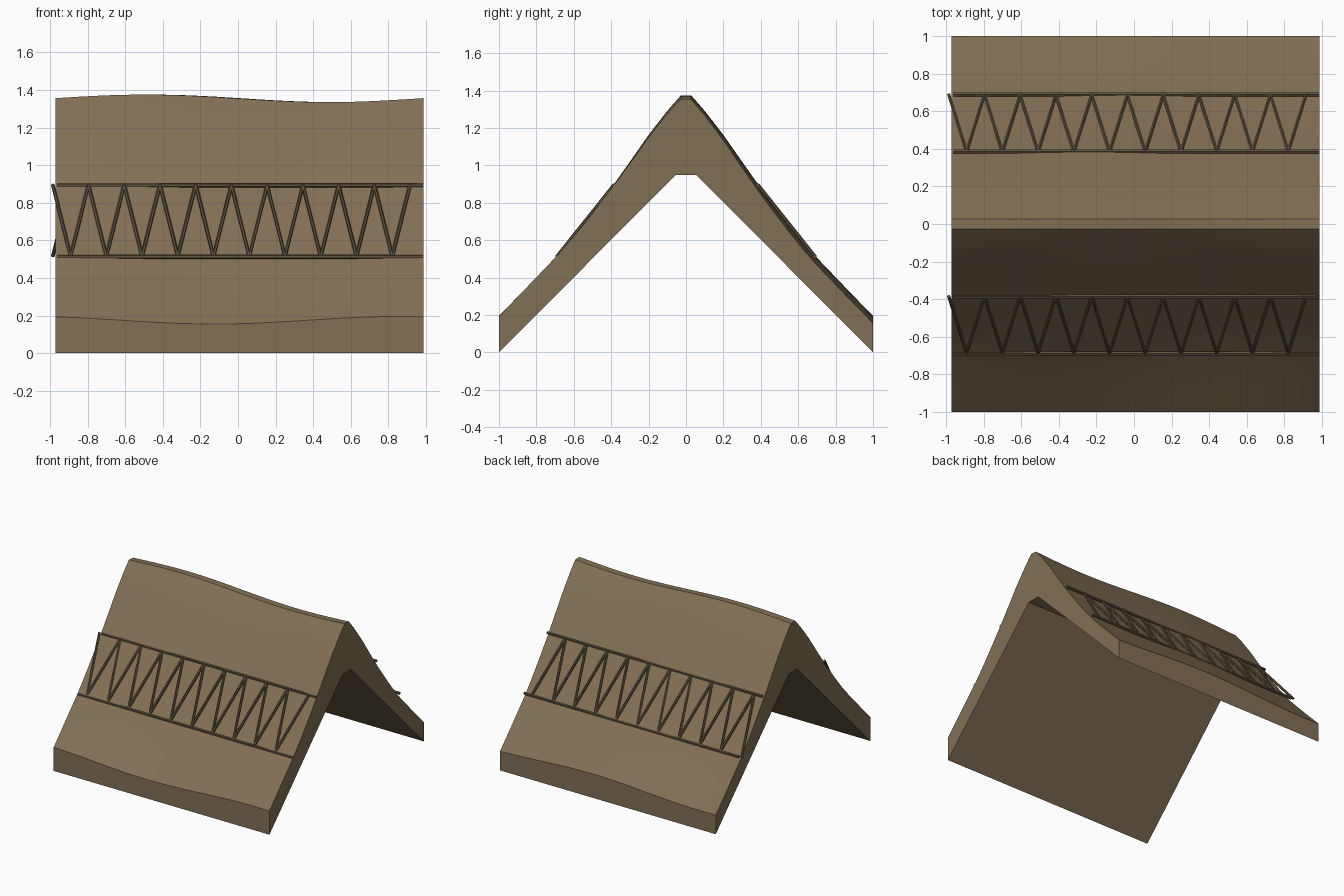
import bpy, bmesh, math
from mathutils import Vector

if "Cube" in bpy.data.objects:
    bpy.data.objects.remove(bpy.data.objects["Cube"])

def material(name, col):
    m = bpy.data.materials.new(name)
    m.diffuse_color = (*col, 1)
    m.use_nodes = True
    m.node_tree.nodes["Principled BSDF"].inputs["Base Color"].default_value = m.diffuse_color
    return m

thatch = material("straw_brown", (0.225, 0.162, 0.093))
wood = material("dark_twig", (0.115, 0.083, 0.047))

X0, X1 = -0.97, 0.985
K = 2 * math.pi / (X1 - X0)
# half slope, ridge to eave: (y, z)
SLOPE = [(.027, 1.355), (.1, 1.272), (.2, 1.143), (.29, 1.014), (.38, .887),
         (.47, .768), (.55, .664), (.62, .578), (.69, .497), (.85, .33), (1, .175)]

def wave(x, y):
    return 0.02 * math.cos(K * (x + 0.48) - 2 * y)

def finish(name, bm, mat):
    bmesh.ops.recalc_face_normals(bm, faces=bm.faces)
    me = bpy.data.meshes.new(name)
    bm.to_mesh(me)
    bm.free()
    me.materials.append(mat)
    ob = bpy.data.objects.new(name, me)
    bpy.context.collection.objects.link(ob)
    return ob

# thatched roof: wavy upper skin, flat underside, swept along x
top = [(-y, z) for y, z in reversed(SLOPE)] + SLOPE
under = [(1, 0), (.055, .95), (-.055, .95), (-1, 0)]
N = 32
bm = bmesh.new()
rings = []
for i in range(N + 1):
    x = X0 + (X1 - X0) * i / N
    rings.append([bm.verts.new((x, y, z + wave(x, y))) for y, z in top] +
                 [bm.verts.new((x, y, z)) for y, z in under])
n = len(rings[0])
for a, b in zip(rings, rings[1:]):
    for j in range(n):
        k = (j + 1) % n
        bm.faces.new((a[j], a[k], b[k], b[j]))
bm.faces.new(rings[0])
bm.faces.new(rings[-1])
roof = finish("thatch_roof", bm, thatch)
bpy.context.view_layer.objects.active = roof
roof.select_set(True)
bpy.ops.object.shade_smooth_by_angle(angle=math.radians(20))
roof.select_set(False)

def rod(bm, p, q, r):
    # six-sided stick between two points
    p, q = Vector(p), Vector(q)
    d = q - p
    mat = d.to_track_quat('Z', 'Y').to_matrix().to_4x4()
    mat.translation = (p + q) / 2
    bmesh.ops.create_cone(bm, cap_ends=True, segments=6, radius1=r, radius2=r,
                          depth=d.length, matrix=mat)

UP, LOW = (.385, .893), (.688, .513)
for side, label in ((-1, "front"), (1, "back")):
    # two long rails
    bm = bmesh.new()
    for y, z in (UP, LOW):
        rod(bm, (-.96, side * y, z), (X1, side * y, z), .012)
    finish(label + "_rails", bm, wood)
    # zigzag lacing between the rails, starting high in front and low behind
    bm = bmesh.new()
    pts = []
    for i in range(21):
        y, z = UP if (i % 2 == 0) == (side < 0) else LOW
        pts.append((-.985 + .095 * i, side * y, z + .003))
    for p, q in zip(pts, pts[1:]):
        rod(bm, p, q, .0095)
    finish(label + "_lacing", bm, wood)
